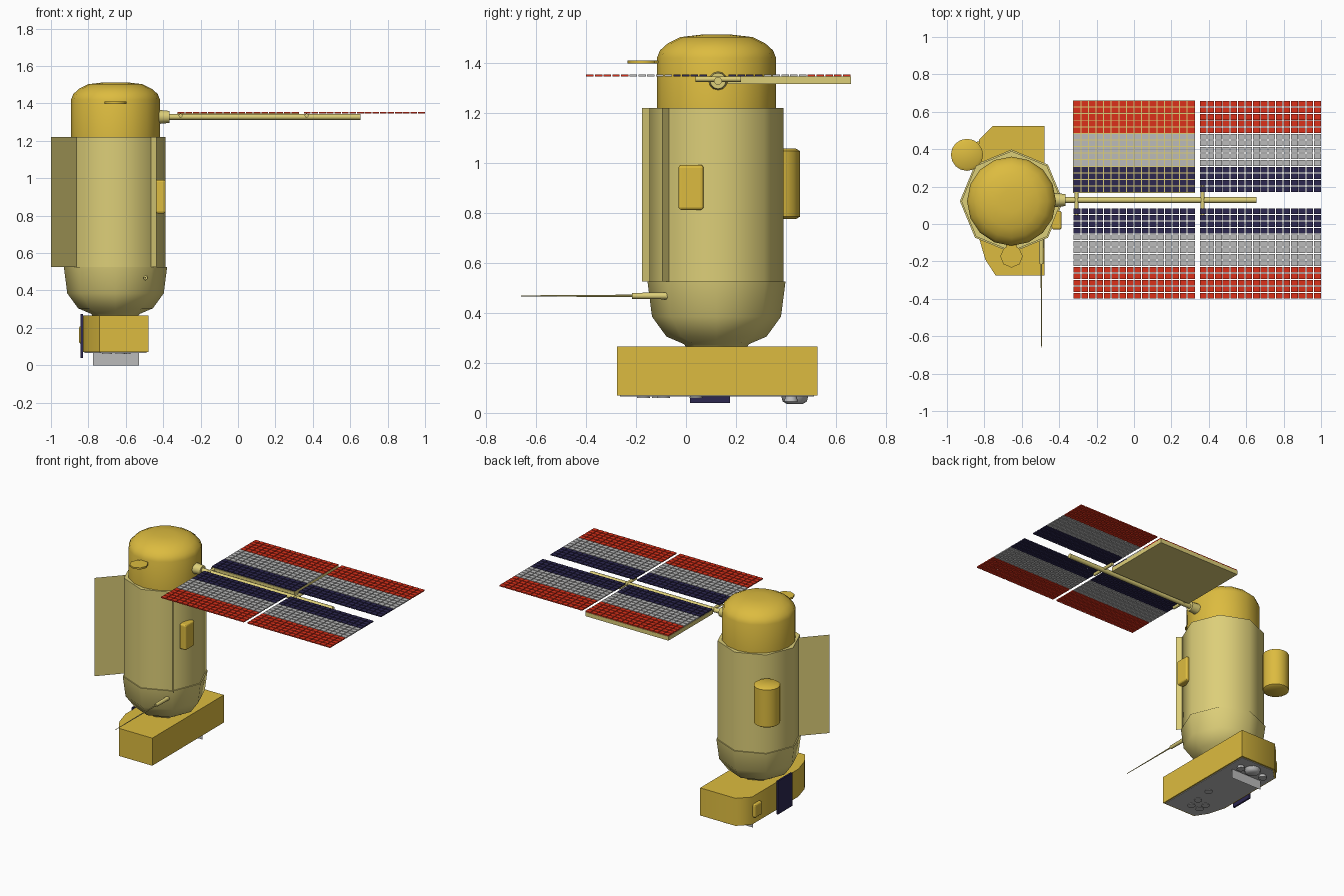
import bpy, bmesh, math
from mathutils import Vector, Matrix

if "Cube" in bpy.data.objects:
    bpy.data.objects.remove(bpy.data.objects["Cube"])


def material(name, rgb):
    m = bpy.data.materials.new(name)
    m.diffuse_color = (*rgb, 1)
    m.use_nodes = True
    m.node_tree.nodes["Principled BSDF"].inputs["Base Color"].default_value = m.diffuse_color
    return m


GOLD = material("gold", (0.72, 0.50, 0.05))
CREAM = material("cream", (0.72, 0.62, 0.19))
RED = material("red", (0.72, 0.03, 0.01))
NAVY = material("navy", (0.025, 0.02, 0.08))
GREY = material("light_grey", (0.5, 0.5, 0.5))
CX, CY = -0.655, 0.122


def finish(name, bm, mat, smooth=None, bevel=0):
    bmesh.ops.recalc_face_normals(bm, faces=bm.faces[:])
    me = bpy.data.meshes.new(name)
    bm.to_mesh(me)
    bm.free()
    ob = bpy.data.objects.new(name, me)
    bpy.context.collection.objects.link(ob)
    me.materials.append(mat)
    if bevel:
        b = ob.modifiers.new("bevel", 'BEVEL')
        b.width, b.segments = bevel, 3
    if smooth:
        bpy.ops.object.select_all(action='DESELECT')
        ob.select_set(True)
        bpy.context.view_layer.objects.active = ob
        bpy.ops.object.shade_smooth_by_angle(angle=math.radians(smooth))
    return ob


def add_box(bm, lo, hi):
    lo, hi = Vector(lo), Vector(hi)
    m = Matrix.Translation((lo + hi) / 2) @ Matrix.Diagonal((*(hi - lo), 1))
    bmesh.ops.create_cube(bm, size=1, matrix=m)


def box(name, lo, hi, mat, bevel=0):
    bm = bmesh.new()
    add_box(bm, lo, hi)
    return finish(name, bm, mat, bevel=bevel)


def loft(name, outlines, mat, smooth=None):
    # joins matching rings of points and caps both ends
    bm = bmesh.new()
    rings = [[bm.verts.new(p) for p in ring] for ring in outlines]
    n = len(rings[0])
    for a, b in zip(rings, rings[1:]):
        for i in range(n):
            j = (i + 1) % n
            bm.faces.new((a[i], a[j], b[j], b[i]))
    bm.faces.new(rings[0])
    bm.faces.new(rings[-1])
    return finish(name, bm, mat, smooth)


def lathe(name, profile, sides, mat, center, smooth=50):
    # (radius, z) profile turned around a vertical axis
    angles = [2 * math.pi * i / sides for i in range(sides)]
    rings = [[(center[0] + r * math.cos(t), center[1] + r * math.sin(t), z) for t in angles]
             for r, z in profile]
    return loft(name, rings, mat, smooth)


def prism(name, pts, z0, z1, mat, smooth=None):
    return loft(name, [[(x, y, z) for x, y in pts] for z in (z0, z1)], mat, smooth)


def rod(name, a, b, r1, r2, mat, sides=10):
    a, b = Vector(a), Vector(b)
    d = b - a
    m = Matrix.Translation((a + b) / 2) @ d.to_track_quat('Z', 'Y').to_matrix().to_4x4()
    bm = bmesh.new()
    bmesh.ops.create_cone(bm, cap_ends=True, segments=sides, radius1=r1, radius2=r2,
                          depth=d.length, matrix=m)
    return finish(name, bm, mat, 50)


def sheet(name, a, b, z0, z1, mat):
    bm = bmesh.new()
    bm.faces.new([bm.verts.new(p) for p in
                  ((*a, z0), (*b, z0), (*b, z1), (*a, z1))])
    return finish(name, bm, mat)


# Main body: octagonal barrel, rounded lower bowl, domed top
lathe("barrel", [(0.268, 0.52), (0.268, 1.22)], 8, CREAM, (CX, CY))
lathe("lower_bowl", [(0.12, 0.262), (0.13, 0.275), (0.2, 0.305), (0.258, 0.385), (0.276, 0.525)],
      8, CREAM, (CX, CY))
lathe("top_dome", [(0.238, 1.215), (0.238, 1.42), (0.226, 1.45), (0.195, 1.478),
                   (0.145, 1.503), (0.06, 1.513)], 16, GOLD, (CX, CY))

# Thin shields standing off the barrel
sheet("side_flap", (-0.845, -0.005), (-1.0, -0.175), 0.525, 1.22, CREAM)
sheet("short_fin", (-0.475, -0.06), (-0.435, -0.095), 0.525, 1.22, CREAM)

# Equipment on the barrel and dome
lathe("side_tank", [(0.07, 0.775), (0.086, 0.785), (0.086, 1.047), (0.07, 1.057)],
      16, GOLD, (-0.893, 0.37))
box("side_hatch", (-0.44, -0.03, 0.812), (-0.387, 0.07, 0.992), GOLD, 0.012)
lathe("front_disc", [(0.06, 1.398), (0.06, 1.41)], 8, GOLD, (CX, -0.173))
box("front_disc_bracket", (CX - 0.03, -0.15, 1.4), (CX + 0.03, -0.09, 1.408), GOLD)

# Antenna on the lower bowl
rod("antenna_base", (-0.495, -0.06, 0.468), (-0.495, -0.215, 0.468), 0.014, 0.012, CREAM)
rod("antenna_whip", (-0.495, -0.21, 0.468), (-0.495, -0.66, 0.468), 0.005, 0.002, CREAM, 6)

# Gold equipment module below
outline = [(-0.478, -0.275), (-0.74, -0.275), (-0.795, -0.19), (-0.83, -0.07),
           (-0.83, 0.45), (-0.755, 0.525), (-0.478, 0.525)]
prism("equipment_module", outline, 0.07, 0.265, GOLD, 50)
inset = [(CX + (x - CX) * 0.94, CY + (y - CY) * 0.97) for x, y in outline]
prism("module_base_plate", inset, 0.066, 0.075, GREY)
box("module_hatch", (-0.85, 0.36, 0.115), (-0.8, 0.44, 0.21), GOLD, 0.012)
box("module_dark_panel", (-0.842, 0.015, 0.04), (-0.83, 0.175, 0.275), NAVY)

# Sensors under the module
for i, (x, y) in enumerate([(-0.63, -0.17), (-0.7, -0.17), (-0.62, -0.09),
                            (-0.7, -0.11), (-0.6, 0.04)]):
    rod(f"small_nozzle_{i}", (x, y, 0.075), (x, y, 0.06), 0.02, 0.027, GREY, 12)
sheet("sensor_shade", (-0.775, 0.358), (-0.53, 0.358), 0.0, 0.07, GREY)
lathe("large_sensor", [(0.03, 0.035), (0.048, 0.045), (0.055, 0.07)], 12, GREY, (-0.64, 0.435))
for i, x in enumerate((-0.74, -0.555)):
    rod(f"sensor_nozzle_{i}", (x, 0.42, 0.075), (x, 0.42, 0.045), 0.02, 0.028, GREY, 10)

# Arm carrying the solar array
AY, AZ = 0.128, 1.328
rod("arm_joint", (-0.43, AY, AZ), (-0.365, AY, AZ), 0.038, 0.032, CREAM, 12)
rod("arm_rod", (-0.38, AY, AZ), (0.655, AY, AZ), 0.016, 0.016, CREAM)
for i, x in enumerate((-0.307, 0.367)):
    rod(f"cross_bar_{i}", (x, 0.037, 1.335), (x, 0.22, 1.335), 0.011, 0.011, CREAM, 8)
box("array_backing", (-0.325, 0.165, 1.316), (0.325, 0.66, 1.345), CREAM)

# Four solar panels of small cells: navy inside, grey middle, red outside
COLS, ROWS, GAP = 16, 14, 0.0025
BANDS = [("navy", NAVY, range(0, 4)), ("grey", GREY, range(4, 9)), ("red", RED, range(9, 14))]
for x0, where in ((-0.325, "inner"), (0.35, "outer")):
    for y0, y1, side in ((0.168, 0.66, "back"), (0.086, -0.402, "front")):
        dx, dy = 0.65 / COLS, (y1 - y0) / ROWS
        for label, mat, rows in BANDS:
            bm = bmesh.new()
            for r in rows:
                ya, yb = sorted((y0 + r * dy, y0 + (r + 1) * dy))
                for c in range(COLS):
                    xa = x0 + c * dx
                    add_box(bm, (xa + GAP, ya + GAP, 1.345),
                            (xa + dx - GAP, yb - GAP, 1.353))
            # outermost ends reach the true panel edge
            for v in bm.verts:
                if abs(v.co.x - (x0 + 0.65)) < 0.004:
                    v.co.x = x0 + 0.65
            finish(f"{where}_{side}_{label}_cells", bm, mat)
